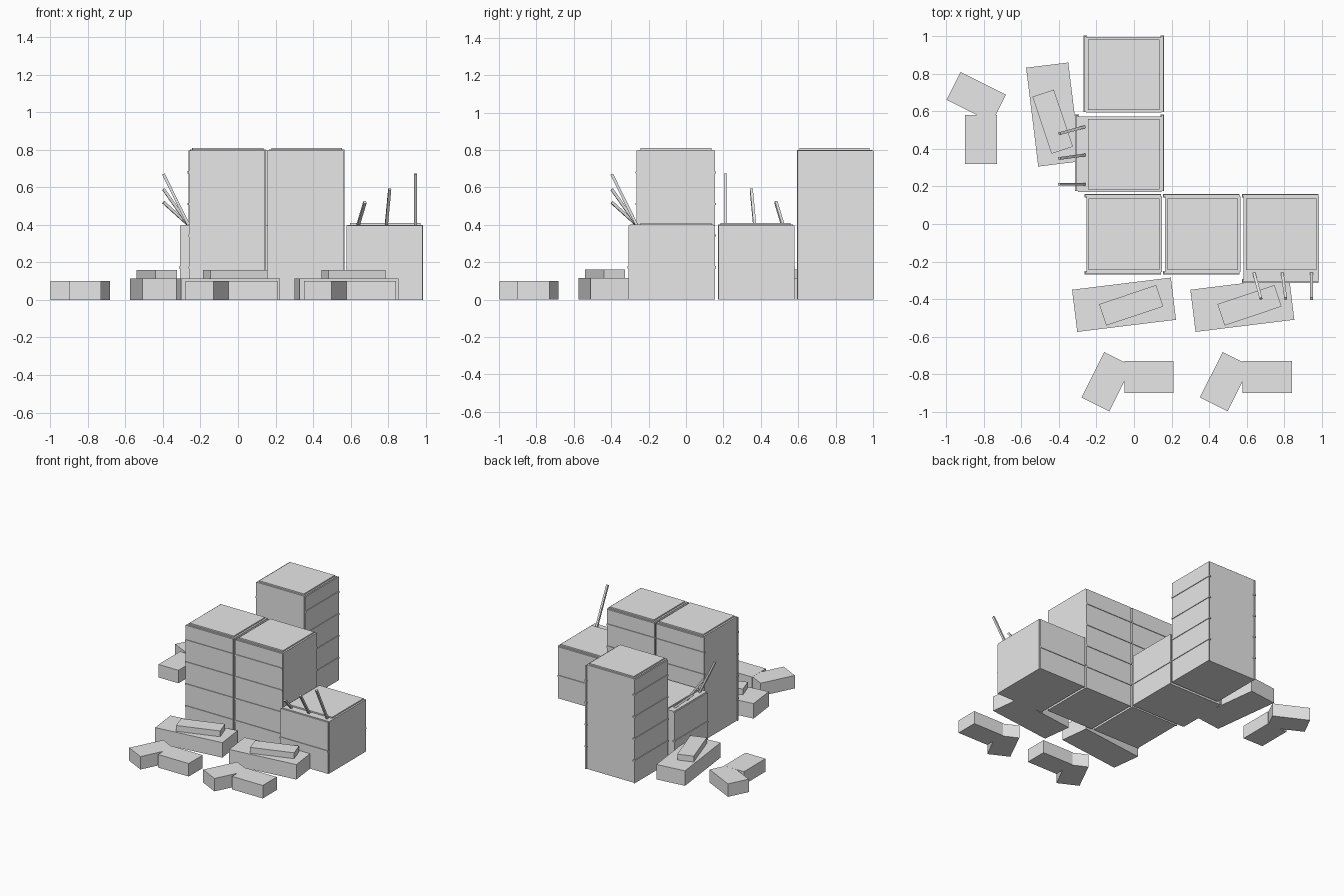
import bpy, math
from mathutils import Matrix, Vector

if "Cube" in bpy.data.objects:
    bpy.data.objects.remove(bpy.data.objects["Cube"])

grey = bpy.data.materials.new("concrete_grey")
grey.diffuse_color = (0.8, 0.8, 0.8, 1)
grey.use_nodes = True
grey.node_tree.nodes["Principled BSDF"].inputs["Base Color"].default_value = grey.diffuse_color


def block(name, lo, hi, frame=Matrix()):
    """Axis-aligned box between two corners, placed by a frame matrix."""
    lo, hi = Vector(lo), Vector(hi)
    bpy.ops.mesh.primitive_cube_add(size=1)
    ob = bpy.context.object
    ob.name = name
    ob.data.materials.append(grey)
    ob.data.transform(Matrix.Translation((lo + hi) / 2) @ Matrix.Diagonal((*(hi - lo), 1)))
    ob.matrix_world = frame
    return ob


def slab(name, centre, size, angle, z0, z1, frame):
    """Flat slab turned about z."""
    local = Matrix.Translation((centre[0], centre[1], 0)) @ Matrix.Rotation(math.radians(angle), 4, 'Z')
    block(name, (-size[0] / 2, -size[1] / 2, z0), (size[0] / 2, size[1] / 2, z1), frame @ local)


def rod(name, a, b, frame, thick=0.015):
    """Square bar between two points."""
    a, b = Vector(a), Vector(b)
    d = b - a
    local = Matrix.Translation(a) @ d.to_track_quat('Z', 'Y').to_matrix().to_4x4()
    t = thick / 2
    block(name, (-t, -t, 0), (t, t, d.length), frame @ local)


def place(x, y, turn=0):
    return Matrix.Translation((x, y, 0)) @ Matrix.Rotation(math.radians(turn), 4, 'Z')


def building(name, frame, height, front=0.201):
    w = 0.201
    block(name + "_body", (-w, -front, 0), (w, w, height), frame)
    block(name + "_roof", (-0.188, -0.19, height), (0.188, 0.19, height + 0.01), frame)
    # facade panels front and back, with floor ledges
    for side, y0, y1 in (("front", -front - 0.009, -front), ("back", w, w + 0.009)):
        block(f"{name}_{side}_facade", (-w - 0.007, y0, 0), (w - 0.004, y1, height - 0.004), frame)
        for i in range(1, round(height / 0.169)):
            z = 0.169 * i + 0.004
            block(f"{name}_{side}_ledge", (-w - 0.010, y0 - 0.005, z - 0.006),
                  (w - 0.004, y1 + 0.005, z + 0.006), frame)


def rebar(name, frame):
    for x0, x1, z in ((-0.145, -0.109, 0.52), (0.005, 0.023, 0.59), (0.16, 0.16, 0.67)):
        rod(name, (x0, -0.21, 0.4), (x1, -0.343, z), frame)


def rubble(name, frame):
    # stacked slabs and a broken pair of blocks, relative to the building centre
    slab(name + "_large_slab", (0.0, -0.376), (0.53, 0.226), 7, 0, 0.115, frame)
    slab(name + "_small_slab", (0.038, -0.379), (0.32, 0.12), 18.5, 0.115, 0.16, frame)
    slab(name + "_straight_block", (0.133, -0.761), (0.262, 0.17), 0, 0, 0.1, frame)
    slab(name + "_tilted_block", (-0.092, -0.786), (0.27, 0.165), 63.4, 0, 0.0995, frame)


# tall intact buildings
building("corner_tower", place(-0.053, -0.054), 0.8)
building("middle_tower", place(0.366, -0.054), 0.8)
building("rear_tower", place(-0.054, 0.794, -90), 0.8)

# low broken buildings with exposed rebar
for name, frame in (("right_ruin", place(0.785, -0.054)), ("left_ruin", place(-0.054, 0.372, -90))):
    building(name, frame, 0.4, front=0.245)
    rebar(name + "_rebar", frame)

# rubble piles
rubble("corner_rubble", place(-0.053, -0.054))
rubble("right_rubble", place(0.577, -0.054))
rubble("left_rubble", place(-0.054, 0.583, -90))
